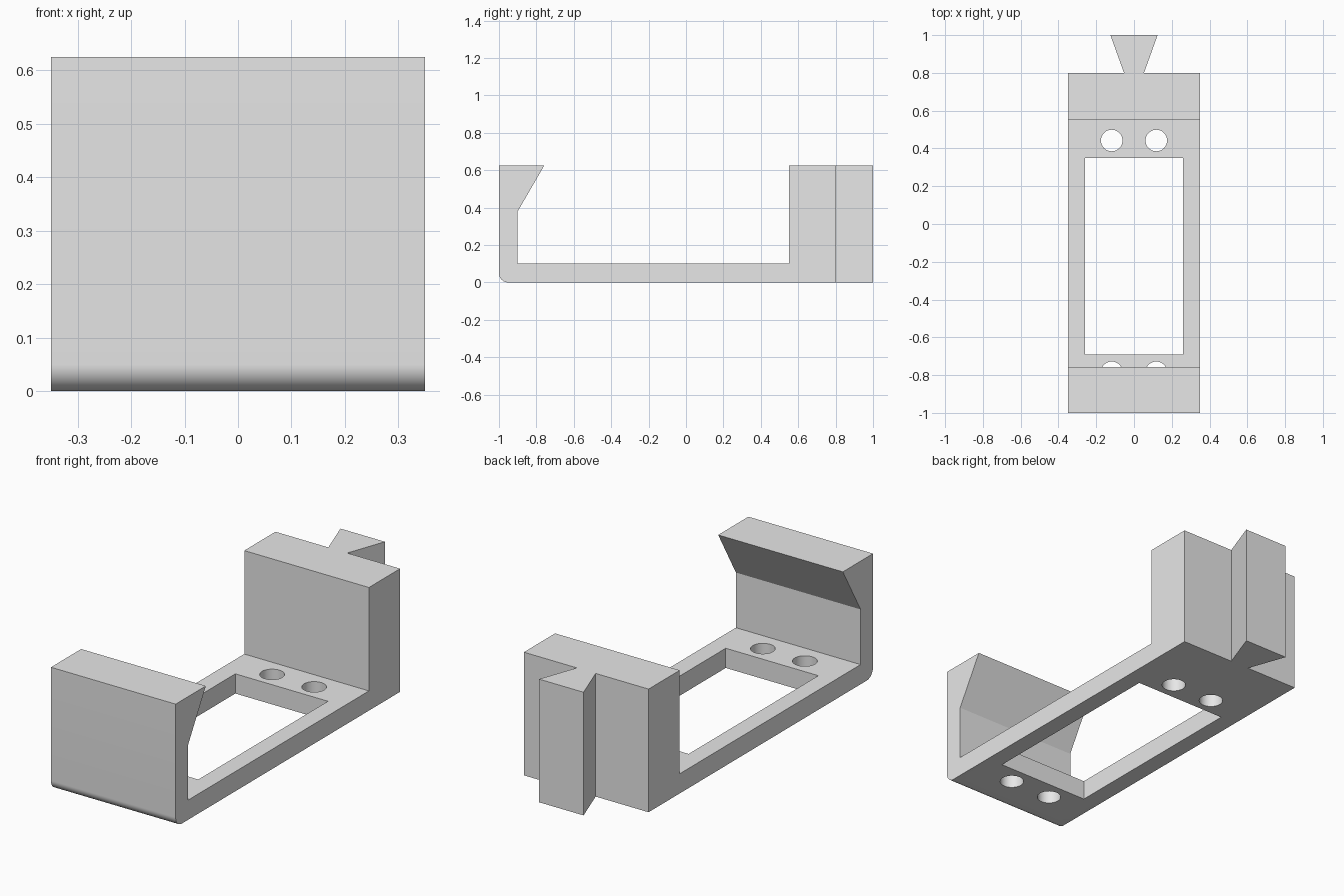
import bpy, bmesh, math
from mathutils import Vector

cube = bpy.data.objects.get("Cube")
if cube:
    bpy.data.objects.remove(cube, do_unlink=True)

grey = bpy.data.materials.new("plain grey")
grey.use_nodes = True
grey.diffuse_color = (0.8, 0.8, 0.8, 1)
grey.node_tree.nodes["Principled BSDF"].inputs["Base Color"].default_value = (0.8, 0.8, 0.8, 1)

HALF_WIDTH, HEIGHT, FLOOR, FILLET = 0.35, 0.625, 0.1, 0.05


def prism(name, points, depth):
    """Extrude a closed outline of 3D points along the vector depth."""
    bm = bmesh.new()
    face = bm.faces.new([bm.verts.new(p) for p in points])
    top = bmesh.ops.extrude_face_region(bm, geom=[face])["geom"]
    bmesh.ops.translate(bm, vec=Vector(depth),
                        verts=[v for v in top if isinstance(v, bmesh.types.BMVert)])
    bmesh.ops.recalc_face_normals(bm, faces=bm.faces)
    mesh = bpy.data.meshes.new(name)
    bm.to_mesh(mesh)
    bm.free()
    mesh.materials.append(grey)
    obj = bpy.data.objects.new(name, mesh)
    bpy.context.collection.objects.link(obj)
    return obj


def combine(target, tool, operation):
    """Apply a boolean and remove the helper."""
    mod = target.modifiers.new(operation.lower(), "BOOLEAN")
    mod.operation, mod.solver, mod.object = operation, "EXACT", tool
    bpy.context.view_layer.objects.active = target
    bpy.ops.object.modifier_apply(modifier=mod.name)
    bpy.data.objects.remove(tool, do_unlink=True)


# Side profile: hooked front wall, thin floor, thick back block
corner = []
for i in range(13):
    a = math.pi + i / 12 * math.pi / 2
    corner.append((-1 + FILLET + FILLET * math.cos(a), FILLET + FILLET * math.sin(a)))
profile = corner + [(0.8, 0), (0.8, HEIGHT), (0.55, HEIGHT), (0.55, FLOOR),
                    (-0.9, FLOOR), (-0.9, 0.38), (-0.758, HEIGHT), (-1, HEIGHT)]
bracket = prism("bracket", [(-HALF_WIDTH, y, z) for y, z in profile], (2 * HALF_WIDTH, 0, 0))

# Dovetail rail on the back
outline = [(-0.053, 0.8), (0.053, 0.8), (0.125, 1), (-0.125, 1)]
rail = prism("dovetail_rail", [(x, y, 0) for x, y in outline], (0, 0, HEIGHT))
combine(bracket, rail, "UNION")

# Floor window
window = [(-0.26, -0.69), (0.26, -0.69), (0.26, 0.35), (-0.26, 0.35)]
cutter = prism("window_cutter", [(x, y, -0.1) for x, y in window], (0, 0, 0.3))
combine(bracket, cutter, "DIFFERENCE")

# Two pairs of screw holes
for y in (-0.785, 0.442):
    for x in (-0.118, 0.118):
        ring = [(x + 0.057 * math.cos(math.tau * i / 48),
                 y + 0.057 * math.sin(math.tau * i / 48), -0.1) for i in range(48)]
        combine(bracket, prism("hole_cutter", ring, (0, 0, 0.3)), "DIFFERENCE")

# Smooth the curved surfaces, keep the edges crisp
bpy.ops.object.select_all(action="DESELECT")
bracket.select_set(True)
bpy.context.view_layer.objects.active = bracket
bpy.ops.object.shade_smooth_by_angle(angle=math.radians(30))
